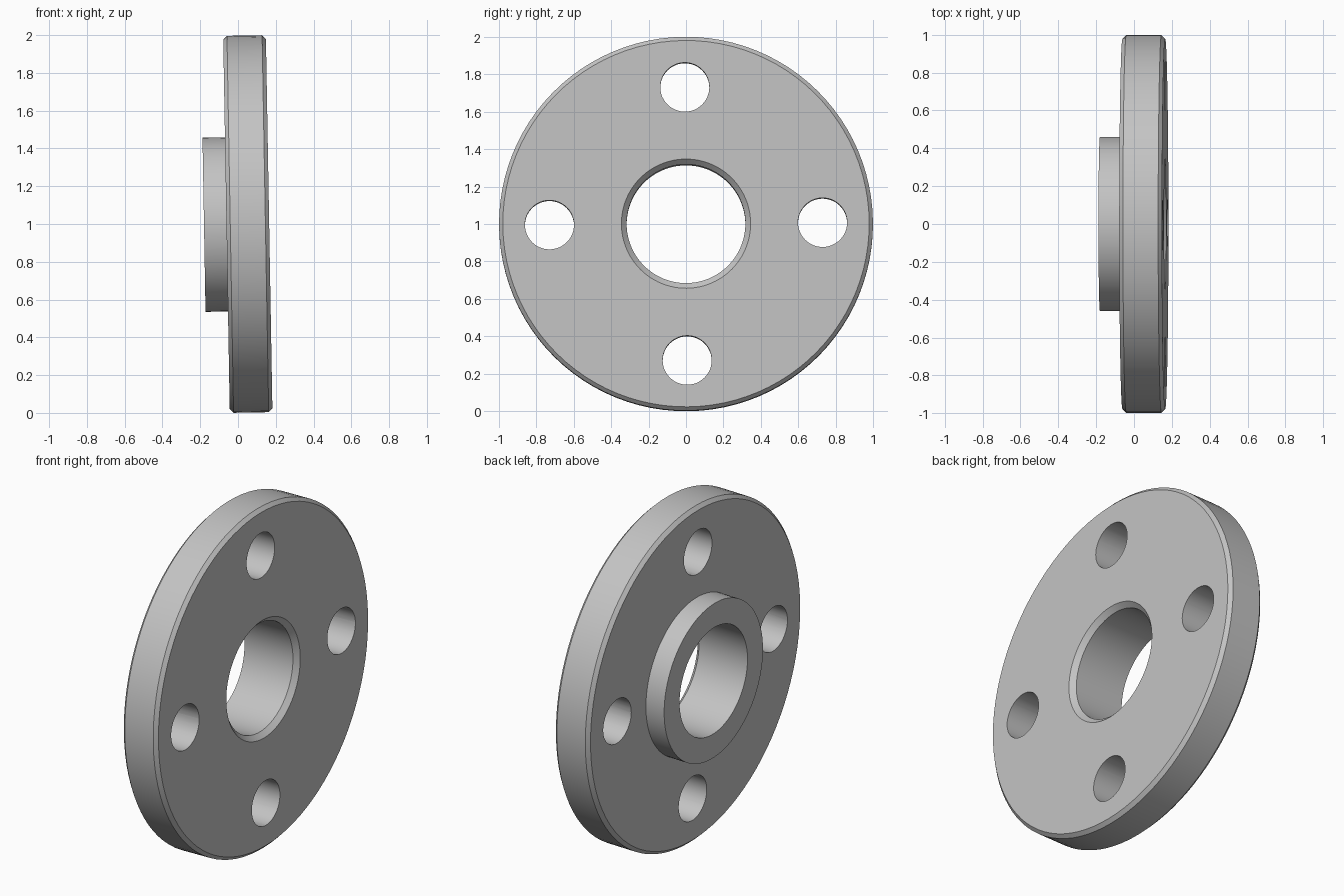
import bpy, bmesh
from math import radians, cos, sin, pi
from mathutils import Matrix, Vector

cube = bpy.data.objects.get("Cube")
if cube:
    bpy.data.objects.remove(cube)

STEPS = 96
RIM, HUB, BORE = 0.998, 0.461, 0.317
BACK, FRONT, HUB_END = -0.061, 0.165, -0.18
BEVEL, BORE_BEVEL = 0.02, 0.028
HOLE_RADIUS, HOLE_CIRCLE = 0.131, 0.729

# Material
steel = bpy.data.materials.new("grey steel")
steel.use_nodes = True
colour = (0.55, 0.55, 0.55, 1)
steel.diffuse_color = colour
steel.node_tree.nodes["Principled BSDF"].inputs["Base Color"].default_value = colour


def make_object(name, bm):
    bmesh.ops.recalc_face_normals(bm, faces=bm.faces)
    mesh = bpy.data.meshes.new(name)
    bm.to_mesh(mesh)
    bm.free()
    mesh.materials.append(steel)
    obj = bpy.data.objects.new(name, mesh)
    bpy.context.collection.objects.link(obj)
    return obj


# Flange: closed profile (x along the axis, radius) turned around x
profile = [
    (HUB_END, BORE), (HUB_END, HUB), (BACK, HUB),
    (BACK, RIM - BEVEL), (BACK + BEVEL, RIM),
    (FRONT - BEVEL, RIM), (FRONT, RIM - BEVEL),
    (FRONT, BORE + BORE_BEVEL), (FRONT - BORE_BEVEL, BORE),
]
bm = bmesh.new()
rings = []
for i in range(STEPS):
    a = 2 * pi * i / STEPS
    rings.append([bm.verts.new((x, r * cos(a), r * sin(a))) for x, r in profile])
for i, ring in enumerate(rings):
    after = rings[(i + 1) % STEPS]
    for j in range(len(profile)):
        k = (j + 1) % len(profile)
        bm.faces.new((ring[j], ring[k], after[k], after[j]))
flange = make_object("pipe_flange", bm)

# Cutters for the four bolt holes
bm = bmesh.new()
for i in range(4):
    a = i * pi / 2
    place = Matrix.Translation(Vector((0, HOLE_CIRCLE * cos(a), HOLE_CIRCLE * sin(a))))
    bmesh.ops.create_cone(bm, cap_ends=True, segments=48, radius1=HOLE_RADIUS,
                          radius2=HOLE_RADIUS, depth=1,
                          matrix=place @ Matrix.Rotation(pi / 2, 4, "Y"))
cutter = make_object("bolt_hole_cutter", bm)
cutter.hide_render = True

# Cut the holes and keep the result as plain mesh
cut = flange.modifiers.new("bolt_holes", "BOOLEAN")
cut.operation = "DIFFERENCE"
cut.solver = "EXACT"
cut.object = cutter
bpy.ops.object.select_all(action="DESELECT")
flange.select_set(True)
bpy.context.view_layer.objects.active = flange
bpy.ops.object.modifier_apply(modifier=cut.name)
bpy.data.objects.remove(cutter)
bpy.ops.object.shade_smooth_by_angle(angle=radians(30))

# Slight lean and turn of the standing flange
flange.rotation_euler = (radians(0.5), radians(-1), 0)
flange.location.z = 0.999
